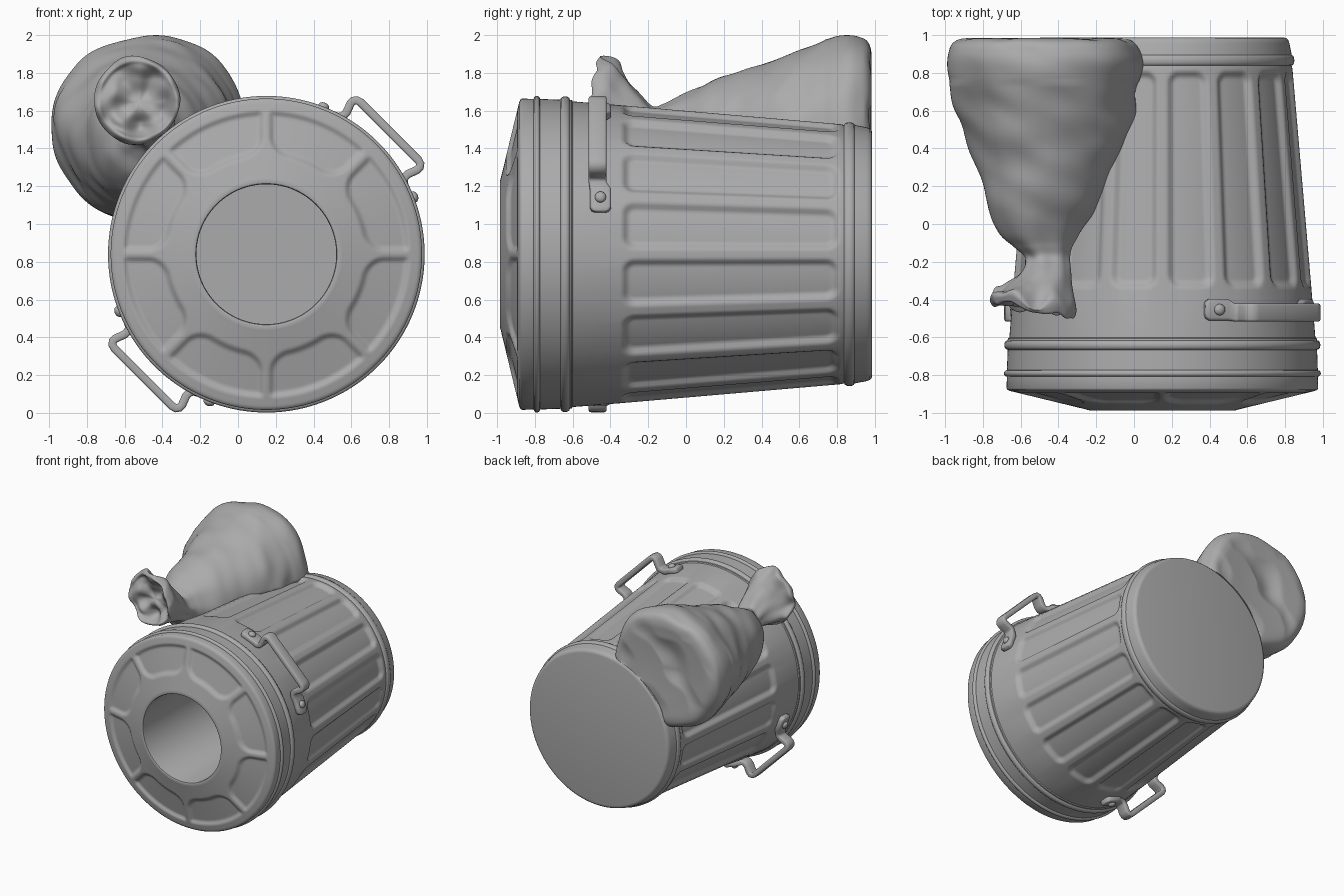
import bpy, bmesh, math
from math import sin, cos, pi, hypot, radians
from mathutils import noise, Vector

if "Cube" in bpy.data.objects:
    bpy.data.objects.remove(bpy.data.objects["Cube"])

CX, CZ = 0.15, 0.84          # can axis, running along y

grey = bpy.data.materials.new("dark_grey")
grey.diffuse_color = (0.41, 0.41, 0.41, 1)
grey.use_nodes = True
grey.node_tree.nodes["Principled BSDF"].inputs["Base Color"].default_value = grey.diffuse_color


def finish(name, verts, faces, angle=40):
    me = bpy.data.meshes.new(name)
    me.from_pydata(verts, [], faces)
    bm = bmesh.new()
    bm.from_mesh(me)
    bmesh.ops.recalc_face_normals(bm, faces=bm.faces)
    bm.to_mesh(me)
    bm.free()
    me.materials.append(grey)
    ob = bpy.data.objects.new(name, me)
    bpy.context.collection.objects.link(ob)
    bpy.ops.object.select_all(action='DESELECT')
    ob.select_set(True)
    bpy.context.view_layer.objects.active = ob
    bpy.ops.object.shade_smooth_by_angle(angle=radians(angle))
    return ob


def loft(rings):
    """Join equal closed rings and cap both ends."""
    n = len(rings[0])
    verts = [v for ring in rings for v in ring]
    faces = [(i * n + j, i * n + (j + 1) % n, (i + 1) * n + (j + 1) % n, (i + 1) * n + j)
             for i in range(len(rings) - 1) for j in range(n)]
    faces += [tuple(range(n)), tuple(range(len(verts) - n, len(verts)))]
    return verts, faces


def recess(qx, qy, c, width):
    """0..1 depth inside a rounded box, qx and qy being distances outside its sides."""
    qx, qy = qx + c, qy + c
    d = min(max(qx, qy), 0) + hypot(max(qx, 0), max(qy, 0)) - c
    t = min(max(-d / width, 0), 1)
    return t * t * (3 - 2 * t)


# --- can with lid: (y, radius, steps to reach the point)
def bead(y, r0, r1, w):
    return [(y + w * cos(pi - a * pi / 6), r0 + (r1 - r0) * sin(a * pi / 6), 1) for a in range(7)]


profile = [(0.90, 0.37, 1), (-0.972, 0.37, 1), (-0.982, 0.374, 1), (-0.986, 0.384, 1),
           (-0.98, 0.405, 1), (-0.883, 0.805, 36), (-0.877, 0.819, 1), (-0.868, 0.824, 1)]
profile += bead(-0.79, 0.822, 0.838, 0.017) + bead(-0.64, 0.818, 0.836, 0.025)
profile += [(-0.605, 0.817, 1), (-0.60, 0.809, 1), (-0.35, 0.789, 1), (0.82, 0.688, 84)]
profile += bead(0.865, 0.684, 0.698, 0.028)
profile += [(0.955, 0.672, 1), (0.973, 0.666, 1), (0.983, 0.655, 1), (0.986, 0.64, 1)]

dense = [profile[0][:2]]
for y, r, n in profile[1:]:
    y0, r0 = dense[-1]
    dense += [(y0 + (y - y0) * k / n, r0 + (r - r0) * k / n) for k in range(1, n + 1)]

rings = []
N = 384
for y, r in dense:
    ring = []
    for j in range(N):
        a = 2 * pi * j / N
        yy, rr = y, r
        if -0.98 < y < -0.88 and 0.41 < r < 0.8:            # eight lid panels
            off = a % (pi / 4)
            gap = r * sin(min(off, pi / 4 - off))
            c = 0.11 if r < 0.638 else 0.03
            yy += 0.02 * recess(abs(r - 0.638) - 0.125, 0.009 - gap, c, 0.035)
        elif -0.35 < y < 0.82 and r > 0.6:                  # sixteen wall panels
            off = abs(a % (pi / 8) - pi / 16)
            rr -= 0.028 * recess(abs(y - 0.235) - 0.578, r * (off - radians(9.6)), 0.07, 0.042)
        ring.append((CX + rr * cos(a), yy, CZ + rr * sin(a)))
    rings.append(ring)
finish("trash_can", *loft(rings))

# --- handles with rivets, one at 45 degrees and one opposite
half = [(0.395, 0.712), (0.39, 0.715), (0.375, 0.722), (0.335, 0.742), (0.28, 0.765), (0.245, 0.783),
        (0.23, 0.803), (0.230, 0.83), (0.249, 0.88), (0.249, 0.90), (0.238, 0.915), (0.218, 0.921)]
path = half + [(-u, v) for u, v in reversed(half)]


def make_handle(name, turn):
    def place(u, v, y):
        return (CX + v * cos(turn) - u * sin(turn), y, CZ + v * sin(turn) + u * cos(turn))
    rings = []
    for i, (u, v) in enumerate(path):
        p, q = path[max(i - 1, 0)], path[min(i + 1, len(path) - 1)]
        du, dv = q[0] - p[0], q[1] - p[1]
        l = hypot(du, dv)
        nu, nv = -dv / l * 0.022, du / l * 0.022
        end = min(i, len(path) - 1 - i)
        yc, h = (-0.453, (0.03, 0.045, 0.056)[min(end, 2)]) if end < 5 else (-0.468, 0.047)
        rings.append([place(u + s * nu, v + s * nv, yc + t * h)
                      for s, t in ((-1, -0.75), (-0.85, -0.92), (-0.55, -1), (0.55, -1), (0.85, -0.92),
                                   (1, -0.75), (1, 0.75), (0.85, 0.92), (0.55, 1), (-0.55, 1),
                                   (-0.85, 0.92), (-1, 0.75))])
    finish(name, *loft(rings), angle=55)
    for k, side in enumerate((-1, 1)):
        ang = turn + side * radians(23.8)
        bpy.ops.mesh.primitive_uv_sphere_add(segments=20, ring_count=12, radius=0.03,
                                             location=(CX + 0.838 * cos(ang), -0.453, CZ + 0.838 * sin(ang)))
        ob = bpy.context.object
        ob.name = f"{name}_rivet_{k + 1}"
        ob.scale = (0.75, 1, 1)
        ob.rotation_euler = (0, -ang, 0)
        ob.data.materials.append(grey)
        bpy.ops.object.shade_smooth()


make_handle("upper_handle", pi / 4)
make_handle("lower_handle", 5 * pi / 4)

# --- garbage bag: (y, centre x, centre z, half width, half height)
stations = [(0.965, -0.475, 1.53, 0.01, 0.01), (0.968, -0.475, 1.53, 0.15, 0.15),
            (0.978, -0.475, 1.52, 0.32, 0.31), (0.982, -0.475, 1.51, 0.42, 0.40),
            (0.965, -0.475, 1.51, 0.475, 0.455),
            (0.92, -0.475, 1.508, 0.507, 0.482), (0.84, -0.472, 1.508, 0.517, 0.489),
            (0.70, -0.468, 1.49, 0.49, 0.465), (0.50, -0.455, 1.46, 0.44, 0.42),
            (0.30, -0.47, 1.44, 0.37, 0.36), (0.10, -0.485, 1.44, 0.30, 0.295),
            (-0.05, -0.50, 1.45, 0.215, 0.21), (-0.12, -0.485, 1.48, 0.155, 0.15),
            (-0.18, -0.46, 1.50, 0.118, 0.12), (-0.25, -0.465, 1.55, 0.13, 0.14),
            (-0.33, -0.50, 1.60, 0.175, 0.175), (-0.40, -0.525, 1.65, 0.218, 0.23),
            (-0.445, -0.525, 1.655, 0.218, 0.226), (-0.463, -0.525, 1.655, 0.20, 0.205),
            (-0.44, -0.525, 1.655, 0.175, 0.18), (-0.40, -0.52, 1.65, 0.13, 0.135),
            (-0.38, -0.52, 1.645, 0.07, 0.07), (-0.375, -0.52, 1.645, 0.01, 0.01)]


def spline(pts, steps):
    out = []
    for i in range(len(pts) - 1):
        p0, p1, p2, p3 = (pts[min(max(i + k, 0), len(pts) - 1)] for k in (-1, 0, 1, 2))
        for s in range(steps):
            t = s / steps
            out.append([b + 0.5 * t * (c - a + t * (2 * a - 5 * b + 4 * c - d + t * (3 * (b - c) + d - a)))
                        for a, b, c, d in zip(p0, p1, p2, p3)])
    return out + [list(pts[-1])]


rings = []
M = 128
for y, cx, cz, rx, rz in spline(stations, 8):
    ring = []
    for j in range(M):
        a = 2 * pi * j / M
        p = Vector((cos(a) * rx, y, sin(a) * rz))
        # broad dents and irregular folds
        f = 0.07 * noise.noise(p * 2.6 + Vector((3, 1, 7)))
        f += 0.055 * noise.noise(Vector((p.x * 4, y * 7 + p.x * 3, p.z * 4 + 5)))
        pleat = max(0, 1 - abs(y + 0.2) / 0.28)             # gathered folds at the neck
        f += pleat * (0.035 * sin(7 * a + 1) + 0.03 * sin(4 * a))
        yy = y
        if y > 0.75:
            f *= 0.6
        if y > 0.95:                                        # dented end
            yy -= 0.05 * max(0, noise.noise(p * 4 + Vector((2, 0, 1)))) * min(1, (0.5 - rx) / 0.1)
        if y < -0.25:                                       # ragged, tilted mouth
            w = min((-0.25 - y) / 0.15, 1)
            yy -= w * (0.13 * p.x + 0.015 * sin(5 * a) * min(rx / 0.2, 1))
            yy += w * 0.06 * noise.noise(p * 9)
        x, z = cx + p.x * (1 + f), cz + p.z * (1 + f)
        # rest against the can wall instead of passing through it
        d = hypot(x - CX, z - CZ)
        wall = 0.757 - 0.0857 * (yy + 0.3) if yy < 0.9 else 0.668
        if d < wall:
            x, z = CX + (x - CX) * wall / d, CZ + (z - CZ) * wall / d
        ring.append((x, yy, z))
    rings.append(ring)
finish("garbage_bag", *loft(rings), angle=70)
